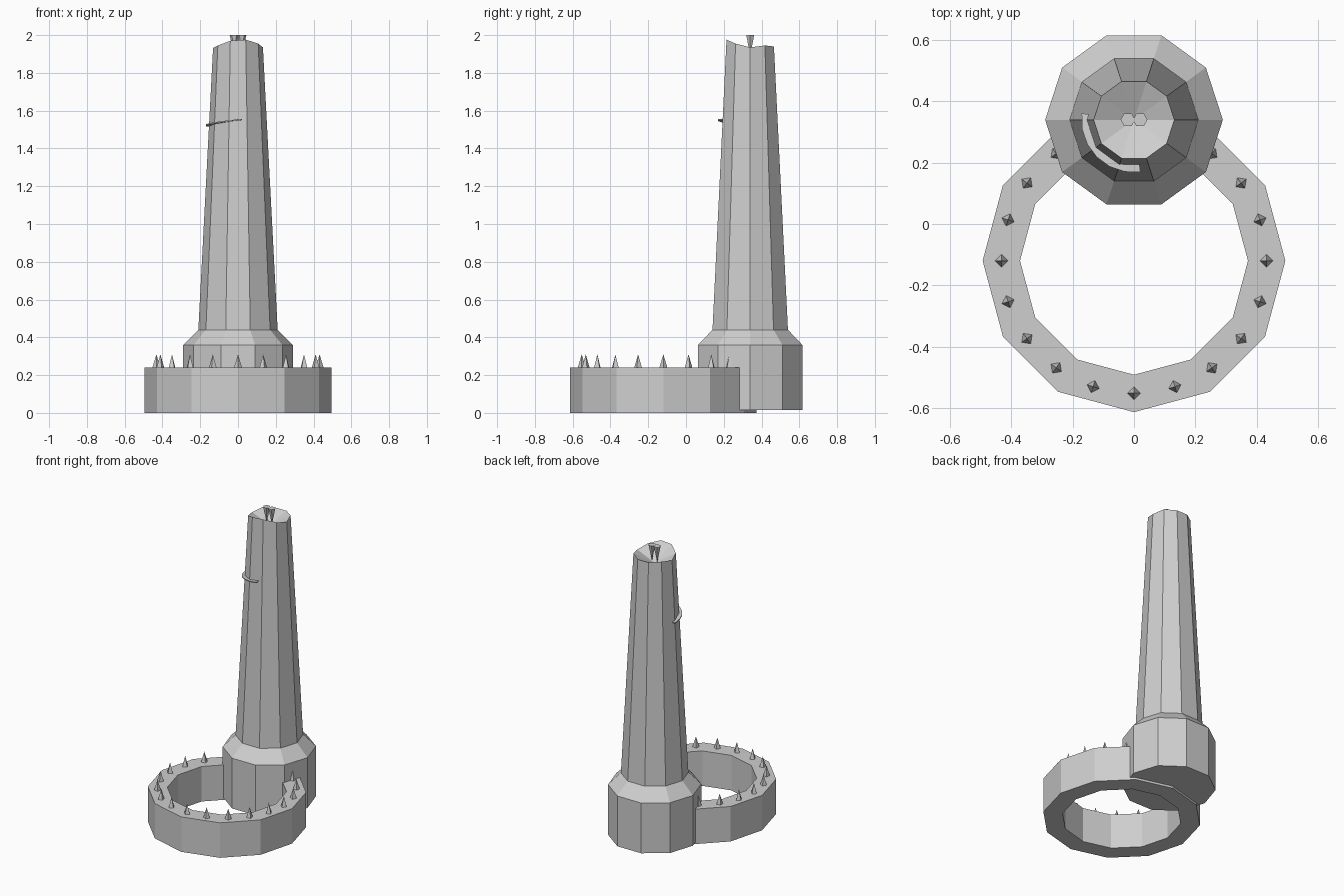
import bpy, bmesh
from math import cos, sin, radians, tau
from mathutils import Vector

cube = bpy.data.objects.get("Cube")
if cube:
    bpy.data.objects.remove(cube, do_unlink=True)

stone = bpy.data.materials.new("light grey")
stone.use_nodes = True
GREY = (0.62, 0.62, 0.62, 1)
stone.diffuse_color = GREY
stone.node_tree.nodes["Principled BSDF"].inputs["Base Color"].default_value = GREY

TOWER = Vector((0, 0.34, 0))
RING = Vector((0, -0.12, 0))


def polar(centre, radius, angle, z):
    return centre + Vector((radius * cos(angle), radius * sin(angle), z))


def finish(bm, name):
    bmesh.ops.recalc_face_normals(bm, faces=bm.faces)
    mesh = bpy.data.meshes.new(name)
    bm.to_mesh(mesh)
    bm.free()
    mesh.materials.append(stone)
    obj = bpy.data.objects.new(name, mesh)
    bpy.context.collection.objects.link(obj)
    return obj


def bridge(bm, a, b):
    """Join two equal closed loops of vertices with quads."""
    for i in range(len(a)):
        j = (i + 1) % len(a)
        bm.faces.new((a[i], a[j], b[j], b[i]))


def lathe_loops(bm, centre, profile, sides):
    return [[bm.verts.new(polar(centre, r, tau * i / sides, z)) for i in range(sides)]
            for r, z in profile]


# Low ring wall
bm = bmesh.new()
loops = lathe_loops(bm, RING, [(0.494, 0), (0.494, 0.24), (0.372, 0.24), (0.372, 0)], 12)
for k in range(4):
    bridge(bm, loops[k], loops[(k + 1) % 4])
finish(bm, "ring_wall")

# Tower with plinth, tapered shaft, uneven rim and sunken top
bm = bmesh.new()
loops = lathe_loops(bm, TOWER, [(0.29, 0.015), (0.29, 0.36), (0.21, 0.44), (0.132, 1.94)], 10)
for a, b in zip(loops, loops[1:]):
    bridge(bm, a, b)
bm.faces.new(loops[0])
rim = loops[-1]
for v, lift in zip(rim, (-5, 5, 0, 0, 5, -8, 5, 30, 36, 15)):
    v.co.z += lift / 1000
pit = bm.verts.new(TOWER + Vector((0, 0, 1.88)))
for i in range(10):
    bm.faces.new((rim[i], rim[(i + 1) % 10], pit))
finish(bm, "tower")


# Small pointed cones: z is the wide end, height may be negative to hang down
def add_spike(bm, centre, radius, sides, z, height, turn=0):
    base = [bm.verts.new(polar(centre, radius, turn + tau * i / sides, z)) for i in range(sides)]
    tip = bm.verts.new(centre + Vector((0, 0, z + height)))
    bm.faces.new(base)
    for i in range(sides):
        bm.faces.new((base[i], base[(i + 1) % sides], tip))


# Spikes along the ring, leaving out those swallowed by the tower
bm = bmesh.new()
for n in range(20):
    angle = tau * n / 20
    spot = polar(RING, 0.432, angle, 0)
    if (spot - TOWER).length > 0.24:
        add_spike(bm, spot, 0.021, 4, 0.24, 0.07, angle)
finish(bm, "ring_spikes")

# Pair of inverted spikes standing in the tower top
bm = bmesh.new()
for side in (-1, 1):
    add_spike(bm, TOWER + Vector((side * 0.02, 0, 0)), 0.024, 6, 2.0, -0.11)
finish(bm, "top_spikes")

# Thin ledge climbing round the upper shaft
bm = bmesh.new()
steps = 6
sections = []
for s in range(steps + 1):
    t = s / steps
    angle = radians(173 + 104 * t)
    z = 1.515 + 0.035 * t
    sections.append([bm.verts.new(polar(TOWER, r, angle, z + dz))
                     for r, dz in ((0.147, 0), (0.172, 0), (0.172, 0.007), (0.147, 0.007))])
for a, b in zip(sections, sections[1:]):
    bridge(bm, a, b)
bm.faces.new(sections[0])
bm.faces.new(sections[-1])
finish(bm, "shaft_ledge")
